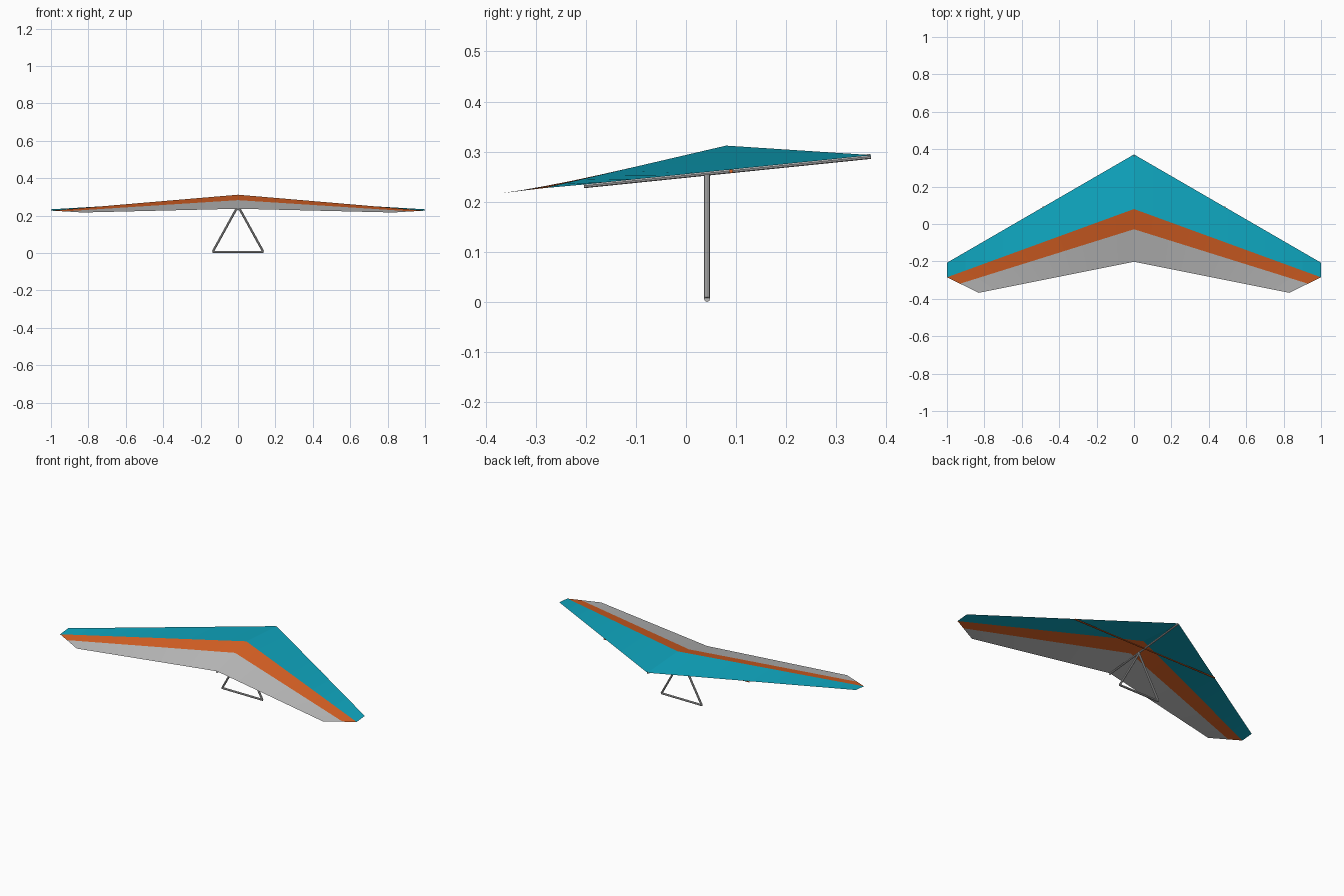
import bpy, bmesh
from mathutils import Vector

if "Cube" in bpy.data.objects:
    bpy.data.objects.remove(bpy.data.objects["Cube"])


def srgb(c):
    return c / 12.92 if c <= 0.04045 else ((c + 0.055) / 1.055) ** 2.4


def material(name, r, g, b):
    m = bpy.data.materials.new(name)
    m.diffuse_color = (srgb(r), srgb(g), srgb(b), 1)
    m.use_nodes = True
    m.node_tree.nodes["Principled BSDF"].inputs["Base Color"].default_value = m.diffuse_color
    return m


teal = material("teal cloth", 0.06, 0.66, 0.76)
orange = material("orange cloth", 0.85, 0.38, 0.14)
grey = material("light grey", 0.74, 0.74, 0.74)


def finish(name, bm, mats):
    me = bpy.data.meshes.new(name)
    bm.to_mesh(me)
    bm.free()
    ob = bpy.data.objects.new(name, me)
    bpy.context.collection.objects.link(ob)
    for m in mats:
        me.materials.append(m)
    return ob


def tube(name, a, b, radius, mat, sides=8):
    a, b = Vector(a), Vector(b)
    d = b - a
    bm = bmesh.new()
    bmesh.ops.create_cone(bm, cap_ends=True, segments=sides, radius1=radius,
                          radius2=radius, depth=d.length)
    rot = d.to_track_quat('Z', 'Y').to_matrix().to_4x4()
    bmesh.ops.transform(bm, matrix=rot, verts=bm.verts)
    bmesh.ops.translate(bm, vec=(a + b) / 2, verts=bm.verts)
    return finish(name, bm, [mat])


# Sail: spanwise lines from centre to tip, one colour band between each pair
lines = [((0, 0.372, 0.293), (1, -0.207, 0.234)),
         ((0, 0.080, 0.312), (1, -0.285, 0.227)),
         ((0, -0.028, 0.283), (0.93, -0.319, 0.223)),
         ((0, -0.202, 0.237), (0.83, -0.368, 0.217))]
STEPS = 10
bm = bmesh.new()
rows = [[bm.verts.new(Vector(a).lerp(Vector(b), i / STEPS)) for i in range(STEPS + 1)]
        for a, b in lines]
for band in range(3):
    for i in range(STEPS):
        f = bm.faces.new((rows[band][i], rows[band + 1][i],
                          rows[band + 1][i + 1], rows[band][i + 1]))
        f.material_index = band
sail = finish("sail", bm, [teal, orange, grey])
mirror = sail.modifiers.new("mirror", 'MIRROR')
mirror.use_axis[0] = True
mirror.use_clip = True

# Frame tubes under the sail
tube("keel", (0, 0.369, 0.2905), (0, -0.204, 0.232), 0.005, grey)
tube("crossbar", (-0.49, 0.09, 0.261), (0.49, 0.09, 0.261), 0.004, orange)

# Triangular control frame
Y = 0.042
for side, sx in (("left", -1), ("right", 1)):
    tube(side + "_upright", (sx * 0.135, Y, 0.007), (0, Y, 0.252), 0.006, grey)
tube("control_bar", (-0.137, Y, 0.006), (0.137, Y, 0.006), 0.006, grey)
